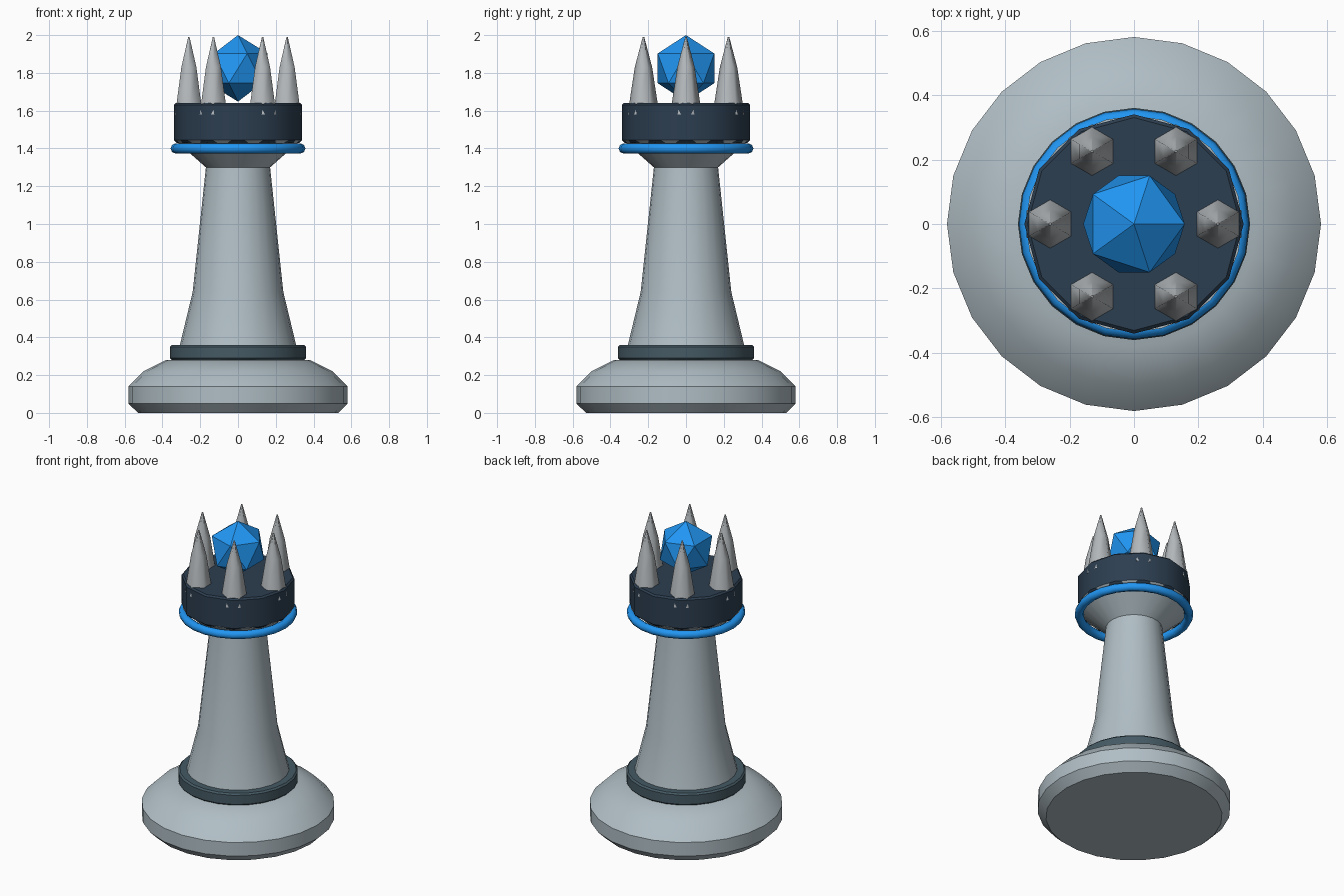
import bpy, bmesh, math
from math import pi, cos, sin, radians

if "Cube" in bpy.data.objects:
    bpy.data.objects.remove(bpy.data.objects["Cube"])


def material(name, hex_code):
    srgb = [int(hex_code[i:i + 2], 16) / 255 for i in (0, 2, 4)]
    mat = bpy.data.materials.new(name)
    mat.diffuse_color = [((c + 0.055) / 1.055) ** 2.4 for c in srgb] + [1]
    mat.use_nodes = True
    mat.node_tree.nodes["Principled BSDF"].inputs["Base Color"].default_value = mat.diffuse_color
    return mat


pale = material("pale_stone", "B0BEC5")
steel = material("steel", "B4B9BC")
slate = material("slate", "455A64")
dark = material("dark_slate", "2C3E50")
blue = material("blue", "2196F3")


def finish(ob, name, mat, angle):
    ob.name = name
    ob.data.materials.append(mat)
    bpy.ops.object.select_all(action='DESELECT')
    ob.select_set(True)
    bpy.context.view_layer.objects.active = ob
    if angle:
        bpy.ops.object.shade_smooth_by_angle(angle=radians(angle))
    return ob


def lathe(name, profile, sides, mat, centre=(0, 0), angle=40):
    """Closed solid of revolution from (radius, z) pairs, bottom to top."""
    bm = bmesh.new()
    rings = []
    for r, z in profile:
        rings.append([bm.verts.new((r * cos(pi / 2 + 2 * pi * i / sides),
                                    r * sin(pi / 2 + 2 * pi * i / sides), z))
                      for i in range(sides)])
    for a, b in zip(rings, rings[1:]):
        for i in range(sides):
            j = (i + 1) % sides
            bm.faces.new((a[i], a[j], b[j], b[i]))
    bm.faces.new(rings[0][::-1])
    bm.faces.new(rings[-1])
    mesh = bpy.data.meshes.new(name)
    bm.to_mesh(mesh)
    bm.free()
    ob = bpy.data.objects.new(name, mesh)
    ob.location = (*centre, 0)
    bpy.context.collection.objects.link(ob)
    return finish(ob, name, mat, angle)


# Foot, collar and flared column
lathe("base", [(0.53, 0), (0.58, 0.05), (0.58, 0.14), (0.50, 0.22), (0.38, 0.28)], 24, pale)
lathe("collar", [(0.35, 0.28), (0.36, 0.29), (0.36, 0.35), (0.35, 0.36)], 24, slate)
lathe("column", [(0.31, 0.35), (0.24, 0.64), (0.17, 1.30), (0.335, 1.445)], 24, pale)

# Blue ring under the crown
bpy.ops.mesh.primitive_torus_add(location=(0, 0, 1.40), major_radius=0.33, minor_radius=0.027,
                                 major_segments=24, minor_segments=8)
finish(bpy.context.object, "ring", blue, 60)

# Twelve-sided crown band with softened rims
lathe("crown_band", [(0.325, 1.43), (0.34, 1.445), (0.34, 1.63), (0.33, 1.64)], 12, dark)

# Six spikes sunk into the band
for k in range(6):
    a = k * pi / 3
    lathe(f"spike_{k + 1}", [(0.084, 1.58), (0.046, 1.83), (0.004, 1.99)], 6, steel,
          (0.26 * cos(a), 0.26 * sin(a)), 70)

# Faceted gem
bpy.ops.mesh.primitive_ico_sphere_add(subdivisions=1, radius=0.176, location=(0, 0, 1.824))
finish(bpy.context.object, "gem", blue, None)
